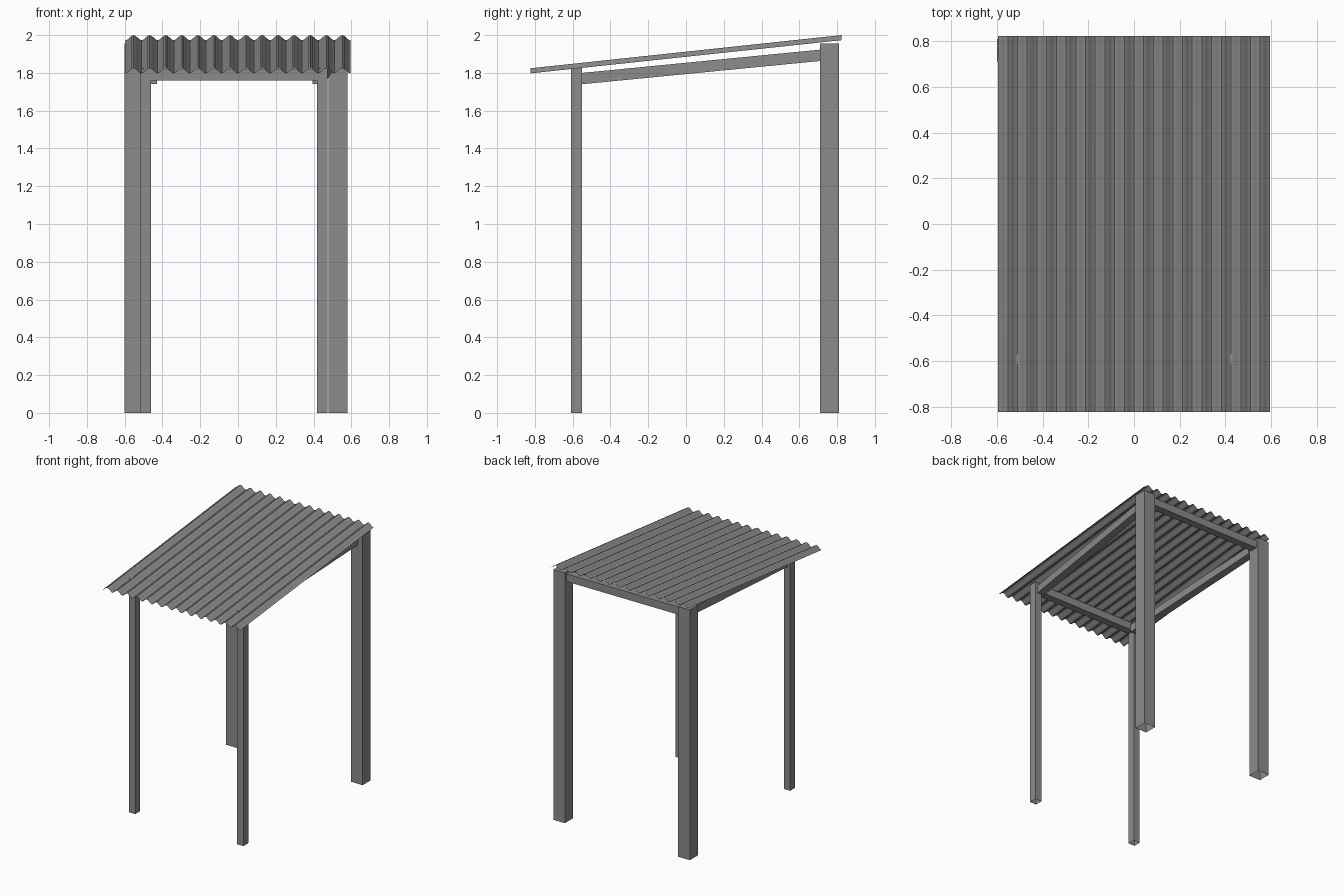
import bpy
import bmesh
import math
from mathutils import Vector

cube = bpy.data.objects.get("Cube")
if cube:
    bpy.data.objects.remove(cube)

grey = bpy.data.materials.new("weathered grey")
GREY = (0.26, 0.26, 0.26, 1)
grey.diffuse_color = GREY
grey.use_nodes = True
grey.node_tree.nodes["Principled BSDF"].inputs["Base Color"].default_value = GREY


def add_object(name, bm):
    mesh = bpy.data.meshes.new(name)
    bm.to_mesh(mesh)
    bm.free()
    mesh.materials.append(grey)
    obj = bpy.data.objects.new(name, mesh)
    bpy.context.collection.objects.link(obj)
    return obj


def post(name, x, y, width, depth, height):
    """Square tube standing on the ground, open at the foot."""
    bm = bmesh.new()
    bmesh.ops.create_cube(bm, size=1)
    for v in bm.verts:
        v.co = Vector((x + v.co.x * width, y + v.co.y * depth,
                       (v.co.z + 0.5) * height))
    foot = [f for f in bm.faces if f.normal.z < -0.9]
    bmesh.ops.delete(bm, geom=foot, context='FACES_ONLY')
    add_object(name, bm)


def beam(name, start, end, size=0.06):
    """Square beam between two centre points, ends cut square to its main axis."""
    a, b = Vector(start), Vector(end)
    axis = 0 if abs(b.x - a.x) > abs(b.y - a.y) else 1
    bm = bmesh.new()
    bmesh.ops.create_cube(bm, size=1)
    for v in bm.verts:
        t = v.co[axis] + 0.5
        offset = v.co * size
        offset[axis] = 0
        v.co = a.lerp(b, t) + offset
    bmesh.ops.recalc_face_normals(bm, faces=bm.faces)
    add_object(name, bm)


# Posts: slim at the front, stout and taller at the back
FRONT_Y, BACK_Y = -0.58, 0.76
for side, front_x, back_x in (("right", -0.488, -0.55), ("left", 0.447, 0.53)):
    post("front_post_" + side, front_x, FRONT_Y, 0.055, 0.06, 1.825)
    post("back_post_" + side, back_x, BACK_Y, 0.1, 0.1, 1.955)
    # Sloping side rail between the front and back post
    inward = 0.028 if front_x < 0 else -0.022
    beam("side_rail_" + side, (front_x + inward, -0.55, 1.77),
         (back_x + inward, 0.71, 1.893))

# Cross beams
beam("front_beam", (-0.46, FRONT_Y, 1.79), (0.42, FRONT_Y, 1.79))
beam("back_beam", (-0.5, BACK_Y, 1.91), (0.48, BACK_Y, 1.91))

# Corrugated roof sheet
WAVES, STEPS = 14, 8
HALF_WIDTH, HALF_LENGTH, AMPLITUDE = 0.595, 0.823, 0.0135
bm = bmesh.new()
rows = []
for i in range(WAVES * STEPS + 1):
    x = -HALF_WIDTH + 2 * HALF_WIDTH * i / (WAVES * STEPS)
    wave = -AMPLITUDE * math.cos(2 * math.pi * i / STEPS)
    rows.append((bm.verts.new((x, -HALF_LENGTH, 1.811 + wave)),
                 bm.verts.new((x, HALF_LENGTH, 1.9865 + wave))))
for (a, b), (c, d) in zip(rows, rows[1:]):
    bm.faces.new((a, c, d, b))
roof = add_object("corrugated_roof", bm)

bpy.ops.object.select_all(action='DESELECT')
roof.select_set(True)
bpy.context.view_layer.objects.active = roof
bpy.ops.object.shade_smooth_by_angle(angle=math.radians(35))
